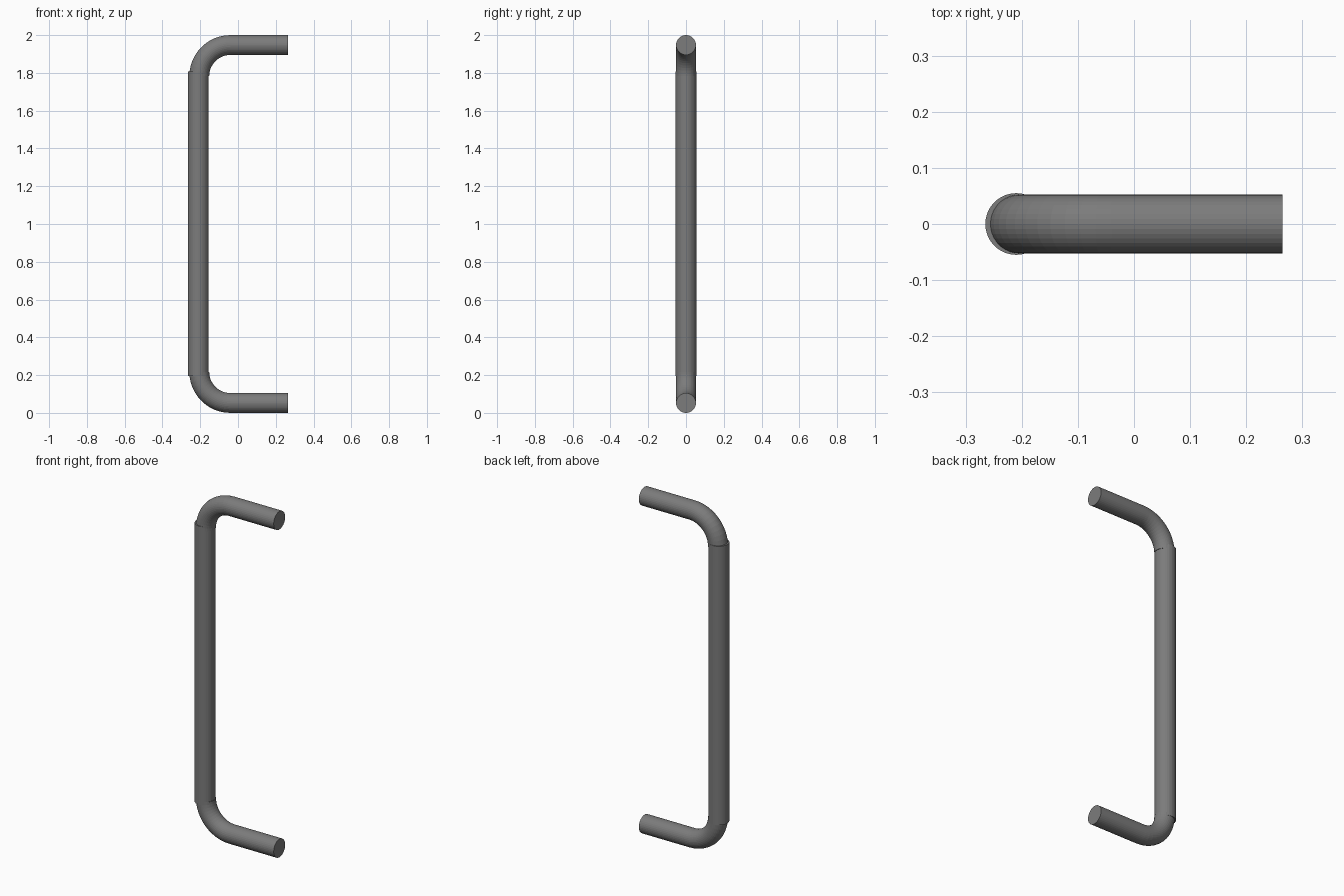
import bpy, bmesh, math
from mathutils import Vector

if "Cube" in bpy.data.objects:
    bpy.data.objects.remove(bpy.data.objects["Cube"])

SIDES = 36

# Dark grey metal
metal = bpy.data.materials.new("dark_grey")
metal.diffuse_color = (0.2, 0.2, 0.2, 1)
metal.use_nodes = True
metal.node_tree.nodes["Principled BSDF"].inputs["Base Color"].default_value = metal.diffuse_color


def tube(name, path, radius):
    """Capped round tube, flat faces, swept along a path of (x, z, tangent angle)."""
    bm = bmesh.new()
    rings = []
    for x, z, a in path:
        normal = Vector((-math.sin(a), 0, math.cos(a)))
        ring = []
        for i in range(SIDES):
            t = 2 * math.pi * i / SIDES
            offset = normal * math.cos(t) + Vector((0, math.sin(t), 0))
            ring.append(bm.verts.new(Vector((x, 0, z)) + offset * radius))
        rings.append(ring)
    for r0, r1 in zip(rings, rings[1:]):
        for i in range(SIDES):
            j = (i + 1) % SIDES
            bm.faces.new((r0[i], r0[j], r1[j], r1[i]))
    bm.faces.new(rings[0])
    bm.faces.new(rings[-1])
    bmesh.ops.recalc_face_normals(bm, faces=bm.faces)
    mesh = bpy.data.meshes.new(name)
    bm.to_mesh(mesh)
    bm.free()
    mesh.materials.append(metal)
    bpy.context.collection.objects.link(bpy.data.objects.new(name, mesh))


# Upright grip, slightly thicker than the bent ends
up = math.pi / 2
tube("grip_bar", [(-0.21, 0.196, up), (-0.21, 1.808, up)], 0.055)

# Bent arms: quarter bend running into a straight arm, mirrored top to bottom
R, r, cx = 0.165, 0.0525, -0.04
for name, sign in (("upper_arm", 1), ("lower_arm", -1)):
    arm_z = 1 + sign * (1 - r)
    cz = arm_z - sign * R
    path = []
    for i in range(13):
        a = up * (1 - i / 12)
        path.append((cx - R * math.sin(a), cz + sign * R * math.cos(a), sign * a))
    path.append((0.265, arm_z, 0))
    tube(name, path, r)
